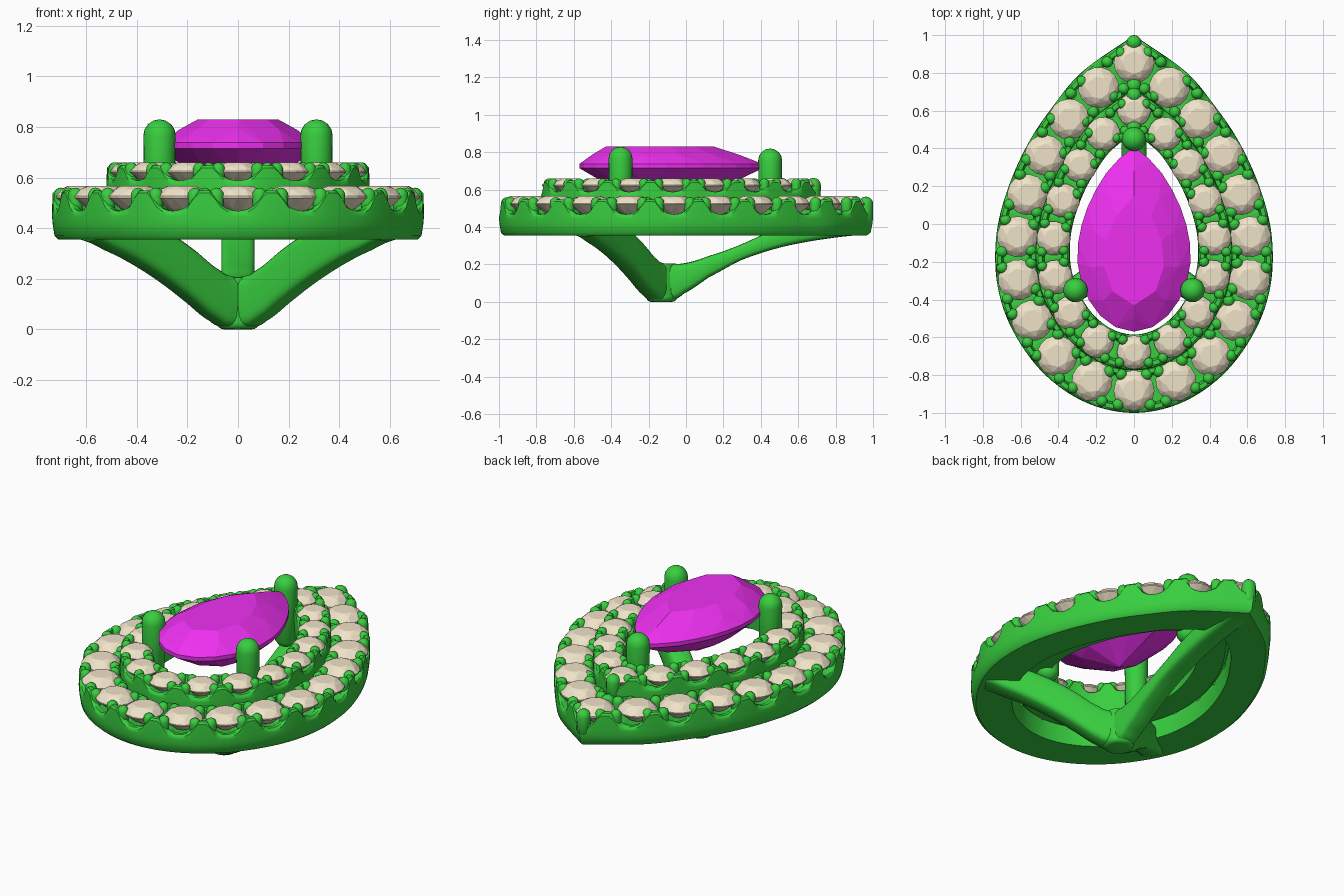
import bpy, bmesh, math
from mathutils import Vector, Matrix

if "Cube" in bpy.data.objects:
    bpy.data.objects.remove(bpy.data.objects["Cube"])


def material(name, col):
    m = bpy.data.materials.new(name)
    m.diffuse_color = (*col, 1)
    m.use_nodes = True
    m.node_tree.nodes["Principled BSDF"].inputs["Base Color"].default_value = m.diffuse_color
    return m


METAL = material("metal", (0.04, 0.62, 0.05))
GEM = material("centre_gem", (0.86, 0.03, 0.88))
PAVE = material("small_stones", (0.87, 0.77, 0.58))


def finish(bm, name, mat, smooth=True):
    bmesh.ops.recalc_face_normals(bm, faces=bm.faces)
    me = bpy.data.meshes.new(name)
    bm.to_mesh(me)
    bm.free()
    ob = bpy.data.objects.new(name, me)
    bpy.context.collection.objects.link(ob)
    me.materials.append(mat)
    if smooth:
        bpy.ops.object.select_all(action='DESELECT')
        ob.select_set(True)
        bpy.context.view_layer.objects.active = ob
        bpy.ops.object.shade_smooth_by_angle(angle=math.radians(40))
    return ob


# Pear outline, right half from tip to bottom, densely splined then mirrored
HALF = [(0, 1), (.27, .81), (.425, .63), (.56, .43), (.67, .185), (.73, -.06),
        (.725, -.32), (.645, -.56), (.48, -.79), (.255, -.945), (0, -1)]


def spline(points, steps=30):
    p = [Vector(q) for q in points]
    p = [p[0] * 2 - p[1]] + p + [Vector((-p[-2].x, p[-2].y))]
    out = []
    for i in range(1, len(p) - 2):
        a, b, c, d = p[i - 1:i + 3]
        for k in range(steps):
            t = k / steps
            out.append(.5 * (2 * b + (c - a) * t + (2 * a - 5 * b + 4 * c - d) * t * t
                             + (3 * b - a - 3 * c + d) * t ** 3))
    return out + [p[-2]]


right = spline(HALF)
wmax = max(q.x for q in right)
UNIT = [Vector((q.x / wmax, q.y)) for q in right]
UNIT += [Vector((-q.x, q.y)) for q in UNIT[-2:0:-1]]


def fit(q, w, lo, hi):
    return Vector((q.x * w, lo + (q.y + 1) / 2 * (hi - lo)))


def inset(q, o):
    return fit(q, .735 - o, -1 + 1.05 * o, 1 - 1.3 * o)


def even(n, f):
    """n unit-outline samples, equally spaced on the mapped outline f."""
    loop = UNIT + [UNIT[0]]
    acc = [0]
    for a, b in zip(loop, loop[1:]):
        acc.append(acc[-1] + (f(b) - f(a)).length)
    out, j = [], 0
    for i in range(n):
        s = acc[-1] * i / n
        while acc[j + 1] < s:
            j += 1
        out.append(loop[j].lerp(loop[j + 1], (s - acc[j]) / (acc[j + 1] - acc[j])))
    return out


def hull(bm, pts):
    vs = [bm.verts.new(p) for p in pts]
    bmesh.ops.convex_hull(bm, input=vs)
    bmesh.ops.delete(bm, geom=[v for v in bm.verts if not v.link_faces], context='VERTS')


def capsule(bm, x, y, r, z0, z1, seg=12):
    vs = bmesh.ops.create_uvsphere(bm, u_segments=seg, v_segments=8, radius=r)['verts']
    for v in vs:
        v.co.z += z1 - r if v.co.z > -1e-5 else z0 + r
        v.co.x += x
        v.co.y += y


def brilliant(bm, c, r, z, turn):
    pts = []
    for n, rad, dz, off in ((8, .55, .40, 0), (8, .80, .27, .5), (16, 1, .03, 0),
                            (16, 1, -.03, 0), (8, .55, -.42, .5), (1, 0, -.75, 0)):
        for i in range(n):
            a = turn + (i + off) * math.tau / n
            pts.append((c.x + r * rad * math.cos(a), c.y + r * rad * math.sin(a), z + r * dz))
    hull(bm, pts)


# Halo tier: scalloped channel ring, stones and bead prongs
def halo(name, n, o0, o1, zb, zt, r, depth, pr):
    mid, sub = (o0 + o1) / 2, 12
    qs = even(n * sub, lambda q: inset(q, mid))
    bm, prongs, stones = bmesh.new(), bmesh.new(), bmesh.new()
    rows = []
    for i, q in enumerate(qs):
        d = abs((i + sub // 2) % sub - sub // 2) / 4.2
        cut = math.sqrt(max(0, 1 - d * d))
        z = zt - depth * cut
        fl = zt - depth - .005 + .03 * (1 - cut)
        sec = [(o0 + .026, zb), (o0 + .010, zb + .015), (o0 + .003, zb + .06), (o0, zt - depth - .02),
               (o0 + .002, z - .01), (o0 + .012, z), (o0 + .034, z), (o0 + .045, min(z, fl)),
               (o1 - .045, min(z, fl)), (o1 - .034, z), (o1 - .012, z), (o1 - .002, z - .01),
               (o1, zt - depth - .02), (o1 - .01, zb)]
        rows.append([bm.verts.new((*inset(q, o), h)) for o, h in sec])
    for a, b in zip(rows, rows[1:] + rows[:1]):
        for k in range(len(a)):
            m = (k + 1) % len(a)
            bm.faces.new((a[k], a[m], b[m], b[k]))
    for k in range(n):
        c = inset(qs[k * sub], mid)
        brilliant(stones, c, r, zt - .025, math.atan2(c.y + .15, c.x))
        for di in (-2, 2):
            q = qs[(k * sub + 6 + di) % len(qs)]
            for o in (o0 + pr + .004, o1 - pr - .006):
                p = inset(q, o)
                capsule(prongs, p.x, p.y, pr, zt - .11, zt + .012, 10)
    for o in (o0 + .03, o1 - .02):          # larger beads at the tip
        p = inset(qs[0], o)
        capsule(prongs, p.x, p.y, .04, zt - .14, zt + .015)
    finish(bm, name + "_halo_ring", METAL)
    finish(prongs, name + "_halo_prongs", METAL)
    finish(stones, name + "_halo_stones", PAVE, False)


halo("outer", 20, 0, .225, .355, .548, .108, .08, .031)
halo("inner", 16, .215, .395, .45, .648, .09, .06, .027)

# Centre pear-cut gem
bm = bmesh.new()
pts = [(0, -.12, .5)]
for n, w, lo, hi, z in ((10, .16, -.43, .15, .83), (10, .237, -.5, .28, .788), (24, .3, -.57, .41, .738),
                        (24, .3, -.57, .41, .715), (10, .17, -.37, .17, .598)):
    pts += [(*fit(q, w, lo, hi), z) for q in even(n, lambda q: fit(q, w, lo, hi))]
hull(bm, pts)
finish(bm, "centre_gem", GEM, False)

# Three tall claws holding the gem
bm = bmesh.new()
for x, y, z in ((-.31, -.35, .83), (.31, -.35, .83), (0, .45, .82)):
    capsule(bm, x, y, .064, .40, z, 24)
finish(bm, "gem_claws", METAL)


# Underside basket: three curved arms meeting at a foot
def arm(name, direction, prof, w=.066):
    d = Vector(direction).normalized()
    side = Vector((-d.y, d.x))
    low = spline_z([(p[0], p[1]) for p in prof])
    high = spline_z([(p[0], p[2]) for p in prof])
    bm, rows = bmesh.new(), []
    for (s, a), (_, b) in zip(low, high):
        row = []
        for k in range(20):
            t = k * math.tau / 20
            sx, sz = (math.copysign(abs(f) ** .5, f) for f in (math.cos(t), math.sin(t)))
            p = Vector((0, -.13)) + d * s + side * w * sx
            row.append(bm.verts.new((p.x, p.y, (a + b) / 2 + (b - a) / 2 * sz)))
        rows.append(row)
    for a, b in zip(rows, rows[1:]):
        for k in range(20):
            bm.faces.new((a[k], a[(k + 1) % 20], b[(k + 1) % 20], b[k]))
    bm.faces.new(rows[0])
    bm.faces.new(rows[-1])
    finish(bm, name, METAL)


def spline_z(pts):
    out = []
    for i in range(len(pts) - 1):
        a, b, c, d = (Vector(pts[max(0, min(len(pts) - 1, i + k))]) for k in (-1, 0, 1, 2))
        for j in range(6):
            t = j / 6
            z = .5 * (2 * b.y + (c.y - a.y) * t + (2 * a.y - 5 * b.y + 4 * c.y - d.y) * t * t
                      + (3 * b.y - a.y - 3 * c.y + d.y) * t ** 3)
            out.append((b.x + (c.x - b.x) * t, z))
    return out + [pts[-1]]


SIDE = [(-.04, .005, .205), (.04, .005, .21), (.11, .03, .235), (.25, .12, .325), (.37, .195, .39),
        (.5, .262, .44), (.62, .312, .44), (.72, .35, .42)]
BACK = [(-.04, .005, .205), (.05, .005, .205), (.12, .045, .207), (.25, .13, .245), (.43, .225, .31),
        (.63, .29, .40), (.83, .33, .45), (1.06, .357, .44)]
for nm, sx in (("left_arm", -1), ("right_arm", 1)):
    arm(nm, (sx * .6, -.42), SIDE)
arm("back_arm", (0, 1), BACK)

bm = bmesh.new()
bmesh.ops.create_cone(bm, cap_ends=True, segments=32, radius1=.085, radius2=.075, depth=.205,
                      matrix=Matrix.Translation((0, -.13, .1025)))
bmesh.ops.bevel(bm, geom=[e for e in bm.edges if all(v.co.z < .01 for v in e.verts)],
                offset=.03, segments=4, affect='EDGES', profile=.5)
finish(bm, "foot", METAL)
